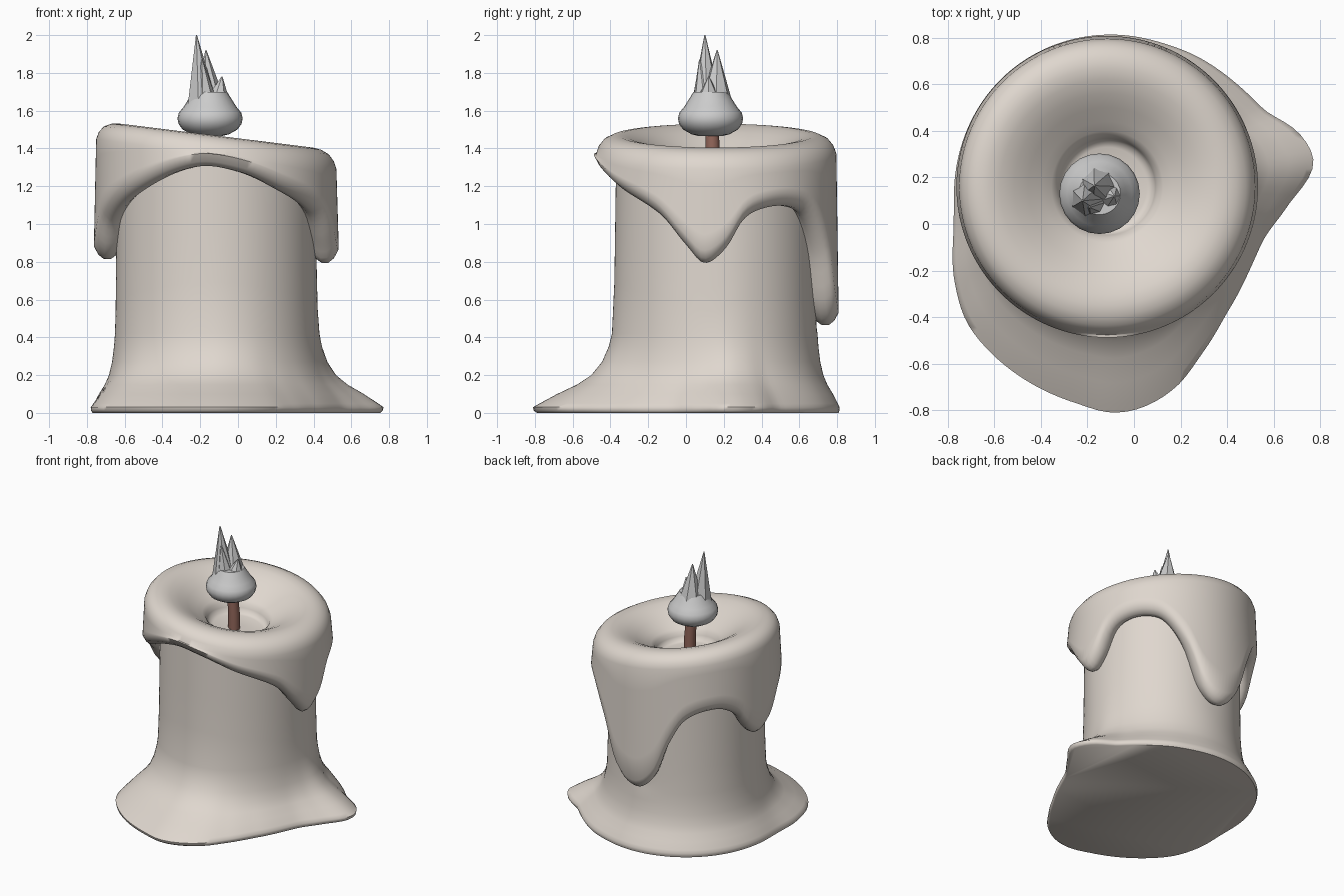
import bpy, bmesh, math
from mathutils import Vector

if "Cube" in bpy.data.objects:
    bpy.data.objects.remove(bpy.data.objects["Cube"])

CX, CY = -0.115, 0.16      # axis of the candle
SEG = 144


def periodic(points):
    """Smooth closed curve value(angle in degrees) through (angle, value) pairs."""
    n = len(points)
    ext = [(points[(i % n)][0] + 360 * (i // n), points[i % n][1]) for i in range(-2, n + 3)]

    def value(a):
        a = (a - points[0][0]) % 360 + points[0][0]
        for i in range(1, len(ext) - 2):
            (x0, y0), (x1, y1), (x2, y2), (x3, y3) = ext[i - 1:i + 3]
            if x1 <= a <= x2:
                h = x2 - x1
                t = (a - x1) / h
                m1, m2 = (y2 - y0) / (x2 - x0) * h, (y3 - y1) / (x3 - x1) * h
                return ((2*t**3 - 3*t*t + 1) * y1 + (t**3 - 2*t*t + t) * m1
                        + (3*t*t - 2*t**3) * y2 + (t**3 - t*t) * m2)
    return value


def loft(bm, rings, cap_start=True, cap_end=True):
    loops = [[bm.verts.new(p) for p in ring] for ring in rings]
    for a, b in zip(loops, loops[1:]):
        n = len(a)
        for i in range(n):
            j = (i + 1) % n
            bm.faces.new((a[i], a[j], b[j], b[i]))
    if cap_start:
        bm.faces.new(loops[0][::-1])
    if cap_end:
        bm.faces.new(loops[-1])


def finish(name, bm, color=None, angle=45):
    mesh = bpy.data.meshes.new(name)
    bm.normal_update()
    bm.to_mesh(mesh)
    bm.free()
    ob = bpy.data.objects.new(name, mesh)
    bpy.context.collection.objects.link(ob)
    if color:
        mat = bpy.data.materials.new(name + "_color")
        mat.diffuse_color = (*color, 1)
        mat.use_nodes = True
        mat.node_tree.nodes["Principled BSDF"].inputs["Base Color"].default_value = mat.diffuse_color
        mesh.materials.append(mat)
    bpy.ops.object.select_all(action='DESELECT')
    ob.select_set(True)
    bpy.context.view_layer.objects.active = ob
    bpy.ops.object.shade_smooth_by_angle(angle=math.radians(angle))
    return ob


# Radius of the melted skirt at the floor
skirt = periodic([(6, .89), (15, .86), (27, .747), (62, .67), (85, .655), (130, .65), (175, .655),
                  (194, .68), (212, .773), (224, .838), (235, .871), (262, .94), (271, .97),
                  (279, .96), (289, .909), (300, .822), (316, .739), (340, .707), (354, .78)])
# Height of the lower edge of the dripping wax
drip = periodic([(-6, .80), (5, .88), (14, 1.03), (25, 1.09), (40, 1.10), (52, 1.05), (66, .85),
                 (77, .57), (91, .47), (104, .58), (113, .82), (124, 1.01), (144, 1.08),
                 (158, 1.02), (168, .88), (177, .82), (187, .87), (199, 1.02), (230, 1.2),
                 (260, 1.31), (281, 1.285), (302, 1.2), (330, 1.06), (345, .89)])


def top(r, c):
    return 1.465 - 0.124 * r * c     # tilted top plane


def column(deg):
    """Profile points (r, z) from floor to pool at one angle."""
    c = math.cos(math.radians(deg))
    s, e = skirt(deg), drip(deg)
    body = 0.53
    pts = [(body + (s - body) * f, z) for z, f in
           ((0, .95), (.012, .99), (.03, 1), (.05, .92), (.1, .71), (.15, .47), (.2, .3),
            (.27, .17), (.35, .09), (.42, .05))]
    pts += [(body + (s - body) * .03 * (1 - t), .42 + (e + .015 - .42) * t) for t in (.3, .6, .85, 1)]
    pts += [(.56, e - .006), (.595, e - .006), (.625, e + .018)]
    lo, hi = e + .06, top(.637, c) - .095
    pts += [(.648 - .012 * t, lo + (hi - lo) * t) for t in (0, .2, .4, .6, .8, 1)]
    pts += [(r, top(r, c) + d) for r, d in
            ((.622, -.055), (.595, -.022), (.555, -.003), (.51, .003), (.46, -.006), (.40, -.03),
             (.34, -.065), (.28, -.105), (.24, -.13), (.218, -.15), (.207, -.18),
             (.195, -.21), (.17, -.22), (.05, -.22))]
    return [Vector((CX + r * c, CY + r * math.sin(math.radians(deg)), z)) for r, z in pts]


# Wax body with skirt, drips and hollow top
bm = bmesh.new()
cols = [column(360 * i / SEG) for i in range(SEG)]
loft(bm, list(zip(*cols)))
finish("wax_body", bm, (.74, .68, .62), 60)


def ring(x, y, z, r, n):
    return [Vector((x + r * math.cos(2 * math.pi * i / n), y + r * math.sin(2 * math.pi * i / n), z))
            for i in range(n)]


# Wick
bm = bmesh.new()
loft(bm, [ring(-.13, .14, 1.22, .042, 10), ring(-.132, .14, 1.36, .04, 10),
          ring(-.145, .14, 1.52, .036, 10)])
finish("wick", bm, (.28, .13, .1))

# Flame: rounded bulb and jagged tongues
bm = bmesh.new()
bulb = [(1.465, .06), (1.475, .10), (1.50, .145), (1.53, .167), (1.56, .173), (1.59, .165),
        (1.62, .14), (1.66, .115), (1.70, .09)]
loft(bm, [ring(-.148, .13, z, r, 24) for z, r in bulb])
tongues = [((-.19, .11), .085, (-.22, .10, 2.0)), ((-.15, .16), .095, (-.17, .165, 1.92)),
           ((-.12, .12), .085, (-.085, .12, 1.78)), ((-.17, .10), .07, (-.19, .072, 1.87))]
for (x, y), r, tip in tongues:
    mid = [(x * .5 + tip[0] * .5), (y * .5 + tip[1] * .5), 1.62 + (tip[2] - 1.62) * .5]
    loft(bm, [ring(x, y, 1.62, r, 7), ring(*mid, r * .52, 7), ring(*tip, .003, 7)])
finish("flame", bm, None, 40)
